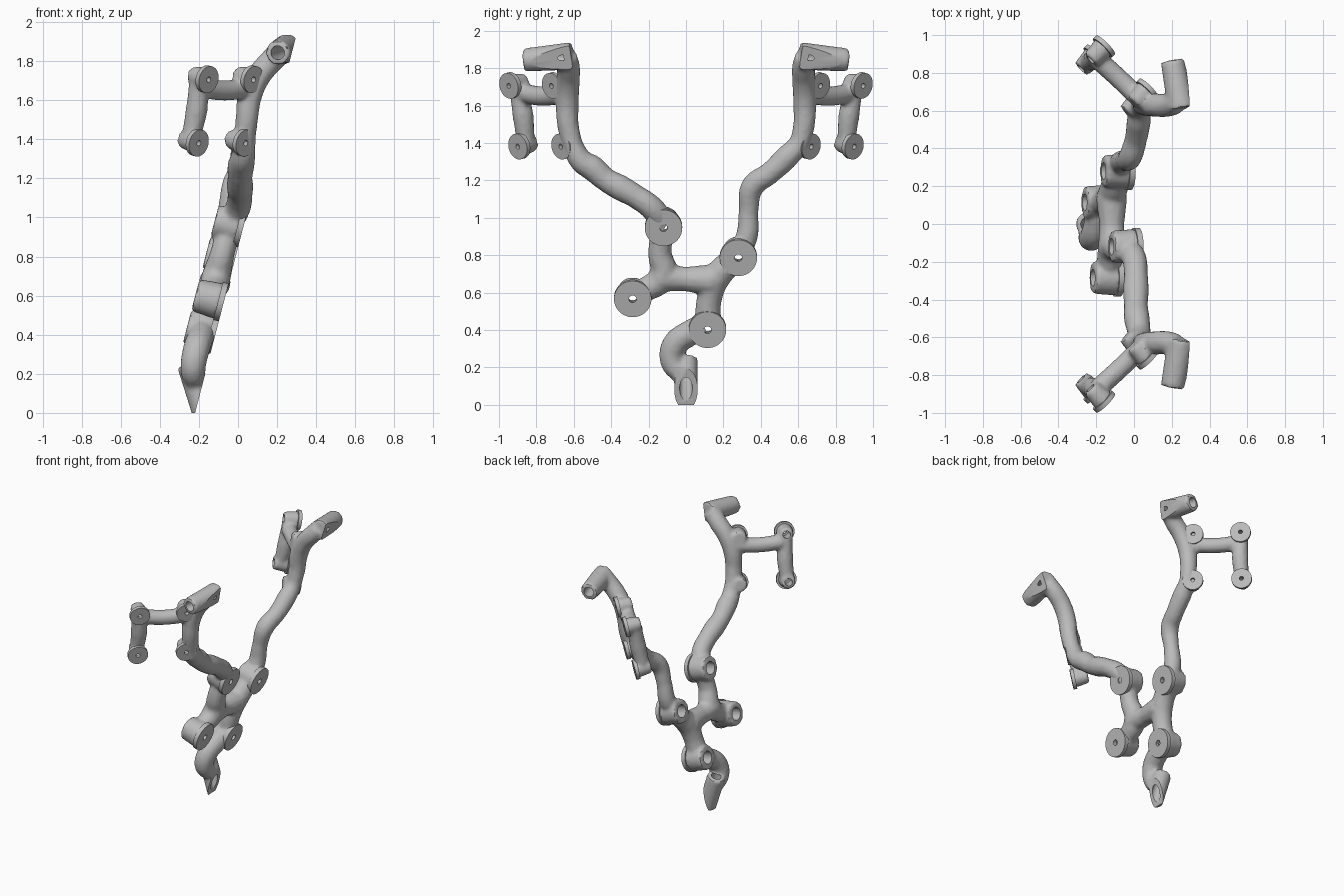
import bpy, bmesh
from mathutils import Vector, Matrix

if "Cube" in bpy.data.objects:
    bpy.data.objects.remove(bpy.data.objects["Cube"])

grey = bpy.data.materials.new("matte grey")
grey.use_nodes = True
colour = (0.5, 0.5, 0.5, 1)
grey.diffuse_color = colour
grey.node_tree.nodes["Principled BSDF"].inputs["Base Color"].default_value = colour

body = bmesh.new()
bores = bmesh.new()
flats = bmesh.new()
floor = bmesh.new()


def add_object(name, bm):
    mesh = bpy.data.meshes.new(name)
    bmesh.ops.recalc_face_normals(bm, faces=bm.faces)
    bm.to_mesh(mesh)
    bm.free()
    obj = bpy.data.objects.new(name, mesh)
    bpy.context.collection.objects.link(obj)
    mesh.materials.append(grey)
    return obj


def evaluated_mesh(obj):
    bpy.context.view_layer.update()
    dg = bpy.context.evaluated_depsgraph_get()
    return bpy.data.meshes.new_from_object(obj.evaluated_get(dg))


def bake(obj):
    """Replace the object's mesh with its modified result."""
    mesh = evaluated_mesh(obj)
    obj.modifiers.clear()
    obj.data = mesh


def tube(points, radius):
    """Smooth round bar through points; an optional fourth value sets the radius."""
    curve = bpy.data.curves.new("bar", "CURVE")
    curve.dimensions = "3D"
    curve.bevel_depth = 1
    curve.bevel_resolution = 4
    curve.resolution_u = 8
    curve.use_fill_caps = True
    spline = curve.splines.new("BEZIER")
    spline.bezier_points.add(len(points) - 1)
    for bp, p in zip(spline.bezier_points, points):
        bp.co = p[:3]
        bp.handle_left_type = bp.handle_right_type = "AUTO"
        bp.radius = p[3] if len(p) > 3 else radius
    obj = bpy.data.objects.new("bar", curve)
    bpy.context.collection.objects.link(obj)
    mesh = evaluated_mesh(obj)
    body.from_mesh(mesh)
    bpy.data.objects.remove(obj)
    bpy.data.meshes.remove(mesh)


def cylinder(bm, a, b, r1, r2):
    a, b = Vector(a), Vector(b)
    turn = (b - a).to_track_quat("Z", "Y").to_matrix().to_4x4()
    bmesh.ops.create_cone(bm, cap_ends=True, segments=32, radius1=r1, radius2=r2,
                          depth=(b - a).length,
                          matrix=Matrix.Translation((a + b) / 2) @ turn)


def block(bm, point, normal, size=0.32):
    """Cutting block resting on a plane."""
    n = Vector(normal).normalized()
    turn = n.to_track_quat("Z", "Y").to_matrix().to_4x4()
    bmesh.ops.create_cube(bm, size=size,
                          matrix=Matrix.Translation(Vector(point) + n * size / 2) @ turn)


def pad(name, point, normal, radius, hole, thick):
    """Flat round contact plate with a screw hole."""
    profile = [(hole, 0), (radius, 0), (radius, -thick), (hole, -thick)]
    bm = bmesh.new()
    ring = [bm.verts.new((r, 0, z)) for r, z in profile]
    edges = [bm.edges.new((ring[i], ring[i - 1])) for i in range(4)]
    bmesh.ops.spin(bm, geom=ring + edges, axis=(0, 0, 1), cent=(0, 0, 0),
                   angle=6.2831853, steps=48)
    bmesh.ops.remove_doubles(bm, verts=bm.verts, dist=0.0005)
    turn = normal.to_track_quat("Z", "Y").to_matrix().to_4x4()
    bm.transform(Matrix.Translation(point) @ turn)
    return add_object(name, bm)


parts = []
wall = Vector((0.968, 0, -0.252)).normalized()


def behind(y, z, depth=0.07):
    """Point at a given depth behind the sloping wall plane."""
    return Vector((-0.22 + 0.26 * z, y, z)) - wall * depth


# Four large mounting bosses with plates and counterbores
for name, y, z in (("front_upper", -0.12, 0.945), ("back_upper", 0.28, 0.785),
                   ("front_lower", -0.285, 0.565), ("back_lower", 0.115, 0.40)):
    face = behind(y, z, 0)
    cylinder(body, face - wall * 0.02, face - wall * 0.15, 0.094, 0.084)
    cylinder(bores, face - wall * 0.01, face - wall * 0.22, 0.045, 0.045)
    parts.append(pad(name + "_plate", face, wall, 0.1, 0.02, 0.03))

# Lower web joining the four bosses
tube([behind(-0.12, 0.93), behind(-0.14, 0.8), (*behind(-0.125, 0.67), 0.076),
      behind(-0.25, 0.58)], 0.063)
tube([(*behind(-0.14, 0.665), 0.078), behind(-0.01, 0.655), (*behind(0.14, 0.65), 0.084)], 0.066)
tube([behind(0.27, 0.77), (*behind(0.165, 0.665), 0.076), (*behind(0.125, 0.55), 0.068),
      behind(0.115, 0.43)], 0.07)

# Hooked arm and wedge-shaped foot
tube([behind(0.1, 0.4), behind(0.02, 0.365), (*behind(-0.06, 0.3, 0.075), 0.07),
      (-0.23, -0.072, 0.23, 0.066), (-0.22, -0.015, 0.16, 0.058)], 0.07)
cylinder(body, (-0.252, 0, 0.25), (-0.155, 0, -0.05), 0.062, 0.064)
cylinder(bores, (-0.253, 0, 0.26), (-0.16, 0, -0.03), 0.034, 0.034)
block(flats, (-0.187, 0, 0.125), wall)
block(floor, (-0.2, 0, 0), (0, 0, -1))

# Long arms rising to each side
tube([behind(-0.12, 0.95), (0, -0.18, 1.05, 0.066), (0.01, -0.27, 1.115, 0.064),
      (0.01, -0.35, 1.16, 0.07), (0.01, -0.43, 1.205, 0.064), (0.015, -0.5, 1.265, 0.07),
      (0.025, -0.56, 1.305), (0.035, -0.605, 1.39, 0.055), (0.045, -0.63, 1.5, 0.056)], 0.064)
tube([behind(0.28, 0.79), (-0.07, 0.325, 0.9), (-0.05, 0.335, 1.04, 0.053),
      (-0.02, 0.355, 1.165, 0.063), (0.01, 0.45, 1.24), (0.025, 0.54, 1.325, 0.065),
      (0.035, 0.605, 1.4, 0.055), (0.045, 0.63, 1.5, 0.056)], 0.06)

# Mirrored upper frames
for s, side in ((-1, "front"), (1, "back")):
    tube([(0.025, s * 0.6, 1.35, 0.052), (0.045, s * 0.632, 1.5, 0.058),
          (0.06, s * 0.635, 1.62), (0.11, s * 0.63, 1.73), (0.18, s * 0.63, 1.81),
          (0.225, s * 0.645, 1.86)], 0.063)
    tube([(0.04, s * 0.655, 1.66), (-0.08, s * 0.77, 1.65), (-0.19, s * 0.87, 1.665)], 0.053)
    tube([(-0.2, s * 0.895, 1.69, 0.05), (-0.212, s * 0.872, 1.55),
          (-0.245, s * 0.855, 1.39, 0.048)], 0.057)
    normal = Vector((0.69, s * 0.69, -0.19)).normalized()
    for name, x, y, z, depth in (("outer_top", -0.15, 0.948, 1.705, 0.16),
                                 ("inner_top", 0.08, 0.72, 1.705, 0.05),
                                 ("inner_low", 0.04, 0.67, 1.38, 0.05),
                                 ("outer_low", -0.2, 0.9, 1.38, 0.16)):
        face = Vector((x, s * y, z))
        cylinder(body, face - normal * 0.015, face - normal * 0.115, 0.06, 0.047)
        cylinder(bores, face - normal * 0.002, face - normal * depth, 0.026, 0.026)
        parts.append(pad(f"{side}_{name}_plate", face, normal, 0.07, 0.014, 0.025))
    # Socket end with a slanted contact face
    cylinder(body, (0.203, s * 0.865, 1.843), (0.252, s * 0.61, 1.865), 0.062, 0.074)
    cylinder(bores, (0.2, s * 0.875, 1.842), (0.262, s * 0.65, 1.862), 0.036, 0.025)
    block(flats, (0.28, s * 0.72, 1.86), wall)

# Blend the bars into one body
frame = add_object("branching_frame", body)
remesh = frame.modifiers.new("blend", "REMESH")
remesh.mode = "VOXEL"
remesh.voxel_size = 0.012
smooth = frame.modifiers.new("soften", "SMOOTH")
smooth.factor = 0.5
smooth.iterations = 5
bake(frame)

# Cut the contact faces and holes
for bm in (bores, flats, floor):
    cutter = add_object("cutter", bm)
    cutter.hide_render = True
    cut = frame.modifiers.new("cut", "BOOLEAN")
    cut.operation = "DIFFERENCE"
    cut.solver = "EXACT"
    cut.object = cutter
    bake(frame)
    bpy.data.objects.remove(cutter)

bpy.ops.object.select_all(action="DESELECT")
for obj in parts + [frame]:
    obj.select_set(True)
bpy.context.view_layer.objects.active = frame
bpy.ops.object.shade_smooth_by_angle(angle=0.6)
